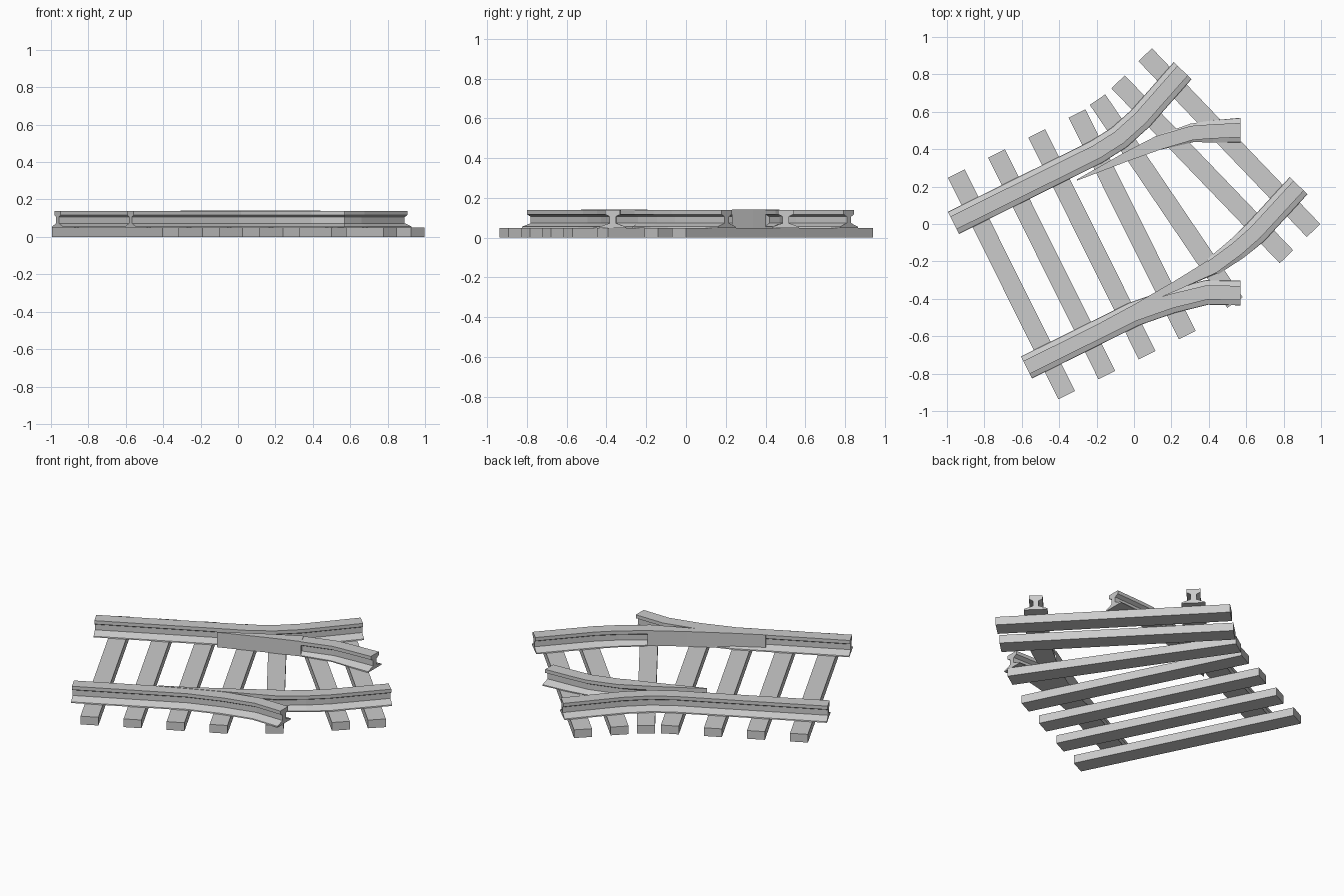
import bpy, bmesh, math
from mathutils import Vector

if "Cube" in bpy.data.objects:
    bpy.data.objects.remove(bpy.data.objects["Cube"])

# half rail cross-section: (half width, height), foot to head
HALF = [(0.066, 0.05), (0.064, 0.056), (0.016, 0.073), (0.016, 0.106), (0.038, 0.118), (0.038, 0.139)]


def finish(name, bm):
    bmesh.ops.recalc_face_normals(bm, faces=bm.faces)
    me = bpy.data.meshes.new(name)
    bm.to_mesh(me)
    bm.free()
    bpy.context.collection.objects.link(bpy.data.objects.new(name, me))


def sleeper(name, a, b, width=0.1, height=0.05):
    a, b = Vector((*a, 0)), Vector((*b, 0))
    d = (b - a).normalized()
    n = Vector((-d.y, d.x, 0)) * width / 2
    bm = bmesh.new()
    f = bm.faces.new([bm.verts.new(p) for p in (a + n, a - n, b - n, b + n)])
    r = bmesh.ops.extrude_face_region(bm, geom=[f])
    bmesh.ops.translate(bm, vec=(0, 0, height), verts=[v for v in r["geom"] if isinstance(v, bmesh.types.BMVert)])
    finish(name, bm)


def rail(name, stations, start=None, end=None, planed=0):
    """Sweep the section along (x, y, width) stations; planed=+1/-1 makes that side a flat wall."""
    pts = [Vector(s[:2]) for s in stations]
    dirs = [(pts[i + 1] - pts[i]).normalized() for i in range(len(pts) - 1)]
    bm = bmesh.new()
    rings = []
    for i, p in enumerate(pts):
        d = (dirs[max(i - 1, 0)] + dirs[min(i, len(dirs) - 1)]).normalized()
        ang = start if i == 0 else end if i == len(pts) - 1 else None
        if ang is not None:
            d = Vector((math.cos(math.radians(ang)), math.sin(math.radians(ang))))
        n = Vector((-d.y, d.x))
        w = stations[i][2] / 2 if len(stations[i]) > 2 else 1

        def side(sign):
            return [(sign * (w if planed == sign else min(u, w)), z + (0.002 if planed and z > 0.13 else 0))
                    for u, z in HALF]
        ring = side(1) + side(-1)[::-1]
        rings.append([bm.verts.new((p.x + n.x * u, p.y + n.y * u, z)) for u, z in ring])
    k = len(rings[0])
    for r, s in zip(rings, rings[1:]):
        for j in range(k):
            bm.faces.new((r[j], r[(j + 1) % k], s[(j + 1) % k], s[j]))
    # end caps, strip by strip between the two sides
    for r in (rings[0], rings[-1]):
        for j in range(k // 2 - 1):
            bm.faces.new((r[j], r[j + 1], r[k - 2 - j], r[k - 1 - j]))
    finish(name, bm)


# sleepers fanning from the straight end to the diverging end
ENDS = [((0.54, -0.42), (-0.195, 0.665)), ((0.815, -0.175), (-0.085, 0.76)), ((0.96, -0.035), (0.06, 0.905))]
for i in range(4):
    x, y = -0.95 + 0.215 * i, 0.27 + 0.107 * i
    ENDS.append(((x, y), (x + 0.59, y - 1.185)))
for i, (a, b) in enumerate(ENDS):
    sleeper(f"sleeper_{i + 1}", a, b)

# outer stock rails
rail("left_stock_rail", [(-0.965, 0.006), (-0.2, 0.386), (-0.08, 0.462), (0.035, 0.565), (0.26, 0.82)], 26.5, 46)
rail("right_stock_rail", [(-0.575, -0.767), (0.0, -0.482), (0.2, -0.412), (0.39, -0.366), (0.57, -0.369)], 26.5, 0)

# left switch: flat tapered blade, then full rail
rail("left_switch_blade", [(-0.305, 0.235, 0.006), (-0.04, 0.36, 0.05), (0.13, 0.434, 0.076)], 26.5, 22, planed=-1)
rail("left_switch_rail", [(0.13, 0.434, 0.078), (0.31, 0.487, 0.1), (0.42, 0.495, 0.118), (0.57, 0.502)], 22, 0)

# right switch
rail("right_switch_blade", [(-0.17, -0.525, 0.005), (0.0, -0.442, 0.02), (0.22, -0.332, 0.05), (0.42, -0.229, 0.085)],
     26.5, 36, planed=1)
rail("right_switch_rail", [(0.42, -0.229, 0.1), (0.55, -0.133, 0.12), (0.65, -0.045), (0.88, 0.205)], 36, 46)
